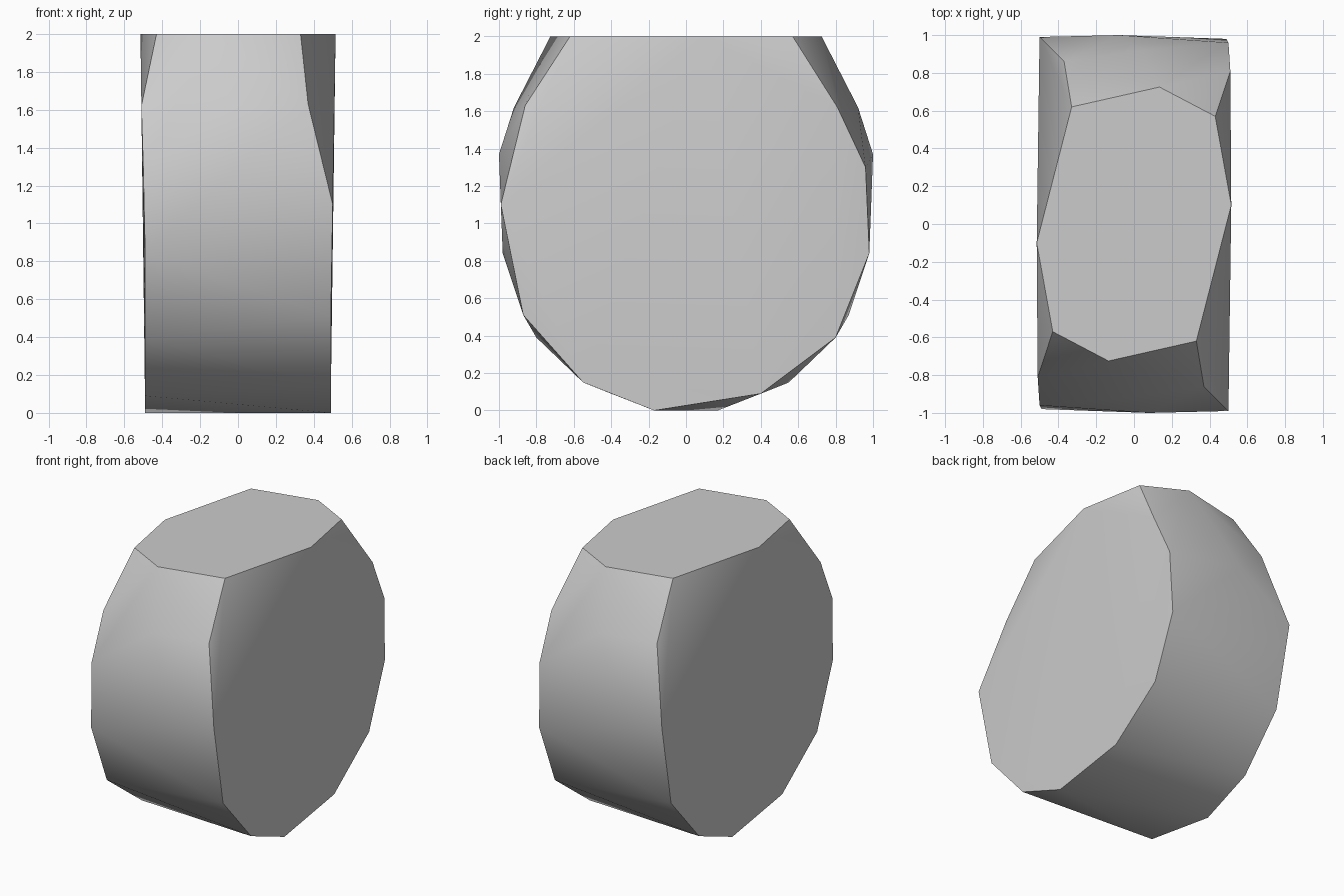
import bpy
import bmesh
import math

cube = bpy.data.objects.get("Cube")
if cube:
    bpy.data.objects.remove(cube, do_unlink=True)

# Stone colour
grey = bpy.data.materials.new("stone grey")
grey.use_nodes = True
colour = (0.6, 0.6, 0.6, 1)
grey.diffuse_color = colour
grey.node_tree.nodes["Principled BSDF"].inputs["Base Color"].default_value = colour

# Corners of one half: rim of the flat side, then the crown of the band
side_rim = [
    (0.33, -0.62, 2), (0.37, -0.86, 1.63), (0.50, -0.99, 1.10),
    (0.49, -0.87, 0.51), (0.49, -0.55, 0.15), (0.49, -0.17, 0),
    (0.49, 0.40, 0.09), (0.49, 0.80, 0.39), (0.49, 0.98, 0.84),
    (0.50, 0.96, 1.30), (0.51, 0.81, 1.62), (0.43, 0.57, 2),
    (0.515, 0.10, 2),
]
band_crown = [(0.135, 0.725, 2), (0.04, 0.92, 1.62), (-0.08, 1.0, 1.37)]

# Wrap a skin around both halves, the second turned half a circle
bm = bmesh.new()
for x, y, z in side_rim + band_crown:
    bm.verts.new((x, y, z))
    bm.verts.new((-x, -y, z))
bmesh.ops.convex_hull(bm, input=bm.verts[:])
bmesh.ops.dissolve_limit(bm, angle_limit=math.radians(0.5),
                         verts=bm.verts[:], edges=bm.edges[:])
bmesh.ops.recalc_face_normals(bm, faces=bm.faces[:])

mesh = bpy.data.meshes.new("chunky_disc")
bm.to_mesh(mesh)
bm.free()
mesh.materials.append(grey)
disc = bpy.data.objects.new("chunky_disc", mesh)
bpy.context.collection.objects.link(disc)

# Smooth band and sides with crisp rims
bpy.ops.object.select_all(action="DESELECT")
disc.select_set(True)
bpy.context.view_layer.objects.active = disc
bpy.ops.object.shade_smooth_by_angle(angle=math.radians(30))
